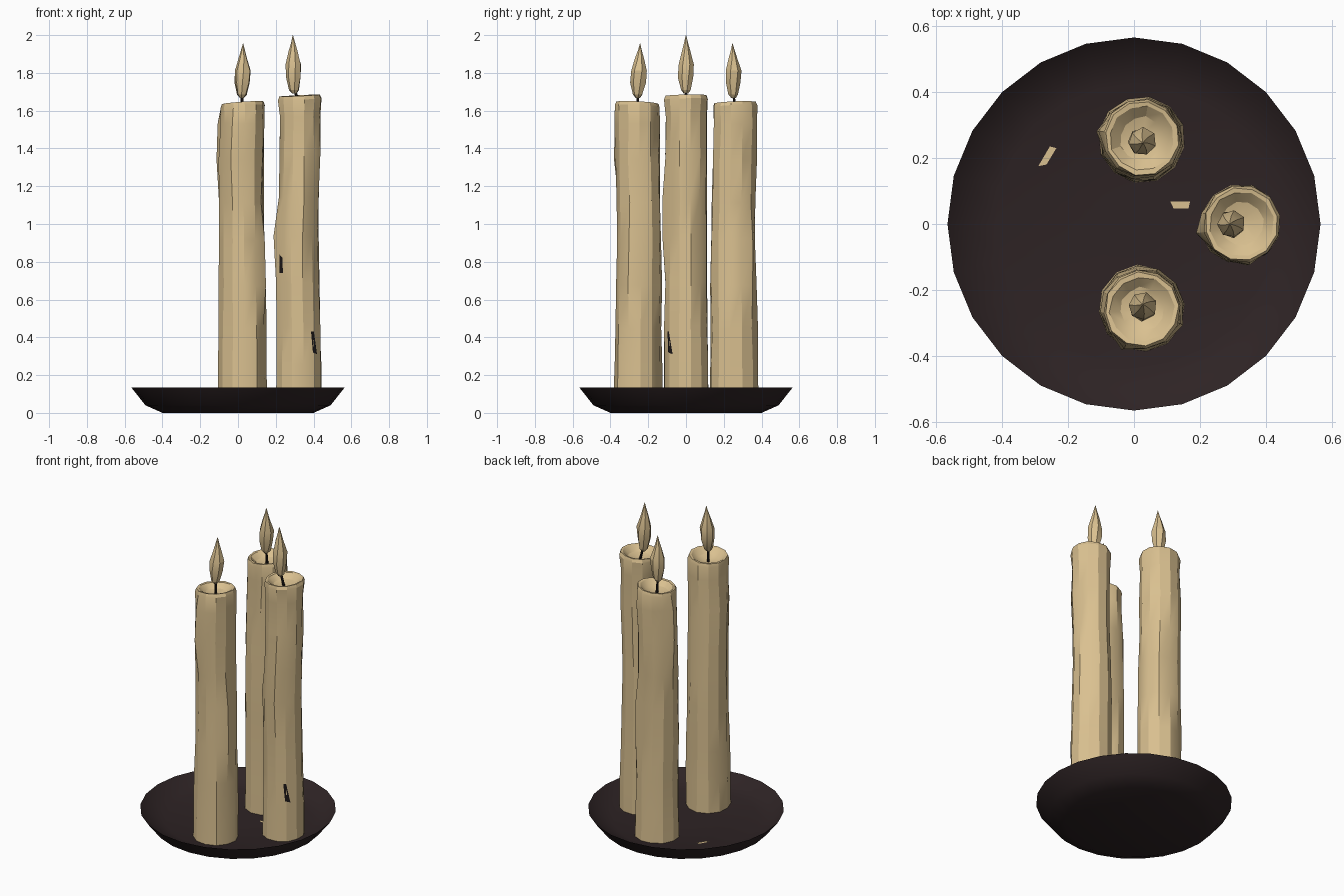
import bpy, bmesh, math, random
from mathutils import Vector
from mathutils.bvhtree import BVHTree

if "Cube" in bpy.data.objects:
    bpy.data.objects.remove(bpy.data.objects["Cube"])

random.seed(4)


def material(name, rgb):
    m = bpy.data.materials.new(name)
    m.diffuse_color = (*rgb, 1)
    m.use_nodes = True
    m.node_tree.nodes["Principled BSDF"].inputs["Base Color"].default_value = m.diffuse_color
    return m


WAX = material("cream wax", (0.70, 0.53, 0.28))
DISH = material("dark brown metal", (0.027, 0.017, 0.018))
WICK = material("black wick", (0.012, 0.009, 0.009))


def finish(name, bm, mat, angle=30):
    bmesh.ops.recalc_face_normals(bm, faces=bm.faces[:])
    me = bpy.data.meshes.new(name)
    bm.to_mesh(me)
    bm.free()
    me.materials.append(mat)
    ob = bpy.data.objects.new(name, me)
    bpy.context.collection.objects.link(ob)
    if angle:
        bpy.ops.object.select_all(action='DESELECT')
        ob.select_set(True)
        bpy.context.view_layer.objects.active = ob
        bpy.ops.object.shade_smooth_by_angle(angle=math.radians(angle))
    return ob


def loft(rings):
    """Skin a list of equal-length rings of points and cap both ends."""
    bm = bmesh.new()
    vs = [[bm.verts.new(p) for p in r] for r in rings]
    n = len(vs[0])
    for a, b in zip(vs, vs[1:]):
        for i in range(n):
            j = (i + 1) % n
            bm.faces.new((a[i], a[j], b[j], b[i]))
    bm.faces.new(vs[0][::-1])
    bm.faces.new(vs[-1])
    return bm


def ring(cx, cy, r, z, n, turn=0.0, jitter=0.0, tilt=(0, 0), bump=None):
    pts = []
    for i in range(n):
        a = turn + 2 * math.pi * i / n
        rr = r + random.uniform(-jitter, jitter) + (bump(i, z) if bump else 0)
        x, y = rr * math.cos(a), rr * math.sin(a)
        pts.append((cx + x, cy + y, z + tilt[0] * x + tilt[1] * y))
    return pts


# Shallow dish: outside from the base up to the rim, then back down inside
dish_profile = [(0.40, 0.0), (0.49, 0.04), (0.565, 0.135),
                (0.51, 0.088), (0.42, 0.063), (0.10, 0.058)]
dish = finish("dish", loft([ring(0, 0, r, z, 24) for r, z in dish_profile]), DISH)


def candle(tag, path, top, tilt, turn, drips, flame):
    """path: (cx, cy, radius, z) stations of the wax column."""
    n = 12

    def bump(i, z):
        return sum(0.014 for k, z0, z1 in drips if k == i and z0 < z < z1)

    rings = [ring(cx, cy, r, z, n, turn, 0.004, bump=bump) for cx, cy, r, z in path]
    cx, cy = path[-1][:2]
    # rounded lip and melted hollow around the wick
    for r, dz in ((0.118, -0.02), (0.111, 0.0), (0.098, -0.002), (0.066, -0.032), (0.02, -0.045)):
        rings.append(ring(cx, cy, r, top + dz, n, turn, 0.003, tilt))
    body = finish("candle_" + tag, loft(rings), WAX, 25)

    # wick
    fx, fy, base, tip, dx, dy = flame
    finish("wick_" + tag, loft([ring(cx, cy, 0.009, top - 0.06, 6),
                                ring(fx, fy, 0.007, base + 0.03, 6)]), WICK)
    # faceted flame
    h = tip - base
    prof = ((0.0, 0.012), (0.06, 0.026), (0.28, 0.041), (0.5, 0.043),
            (0.72, 0.024), (0.88, 0.010), (1.0, 0.001))
    finish("flame_" + tag,
           loft([ring(fx + dx * t, fy + dy * t, r, base + h * t, 7, turn + 0.5 * t,
                      r * 0.08) for t, r in prof]), WAX, 20)
    return body


def column(cx, cy, sway, top):
    """Wavy column stations; sway gives the sideways lean per station."""
    zs = (0.05, 0.25, 0.45, 0.68, 0.92, 1.12, 1.35, 1.54)
    rs = (0.130, 0.127, 0.125, 0.122, 0.119, 0.117, 0.119, 0.117)
    return [(cx + sx, cy + sy, r, z * top / 1.65 if z > 0.1 else z)
            for z, r, (sx, sy) in zip(zs, rs, sway)]


front_path = column(0.024, -0.255,
                    [(0, 0), (0, 0), (0, 0.002), (-0.002, 0.005), (-0.004, 0.008),
                     (-0.006, 0.004), (-0.006, -0.002), (0, -0.003)], 1.64)
back_path = column(0.024, 0.255,
                   [(0, 0), (0, 0), (0, 0), (-0.002, -0.004), (-0.004, -0.006),
                    (-0.006, -0.002), (-0.006, 0.002), (0, 0.004)], 1.64)
right_path = [(x, y, r * 0.94, z) for x, y, r, z in column(
    0.322, 0.0, [(0, 0), (0, 0), (-0.002, 0), (-0.006, 0), (-0.008, 0),
                 (0, 0), (0.004, 0), (0.004, 0)], 1.68)]

candle("front", front_path, 1.642, (0.07, -0.05), 0.10, [(11, 0.6, 1.0), (8, 1.3, 1.6)],
       (0.021, -0.255, 1.668, 1.955, 0.006, 0.012))
candle("back", back_path, 1.642, (0.07, 0.04), 0.35, [(1, 0.6, 1.0), (5, 1.3, 1.6)],
       (0.021, 0.252, 1.668, 1.955, 0.006, -0.006))
right = candle("right", right_path, 1.68, (0.05, 0.02), 0.22, [(6, 0.8, 1.0), (9, 0.8, 1.3)],
               (0.298, 0.0, 1.69, 2.0, -0.008, 0.0))


def patch(name, target, pts, direction, mat):
    """Thin painted spot laid on the surface of the target."""
    bm = bmesh.new()
    bm.from_mesh(target.data)
    tree = BVHTree.FromBMesh(bm)
    bm.free()
    d = Vector(direction)
    hits = [tree.ray_cast(Vector(p) - d * 3, d) for p in pts]
    hits = [h[0] + h[1] * math.copysign(0.004, -h[1].dot(d)) for h in hits if h[0]]
    if len(hits) > 2:
        bm = bmesh.new()
        bm.faces.new([bm.verts.new(h) for h in hits])
        ob = finish(name, bm, mat, 0)
        if ob.data.polygons[0].normal.dot(d) > 0:
            ob.data.flip_normals()


# Soot spots on the right candle
for k, q in enumerate((((0.222, 0.84), (0.238, 0.82), (0.24, 0.74), (0.224, 0.74)),
                       ((0.385, 0.43), (0.40, 0.43), (0.415, 0.31), (0.395, 0.32)))):
    patch("soot_spot_%d" % k, right, [(x, 0, z) for x, z in q], (0, 1, 0), WICK)

# Wax spots on the dish
for k, q in enumerate((((0.11, 0.068), (0.17, 0.068), (0.165, 0.047), (0.12, 0.047)),
                       ((-0.29, 0.175), (-0.265, 0.18), (-0.235, 0.23), (-0.255, 0.235)))):
    patch("wax_spot_%d" % k, dish, [(x, y, 0) for x, y in q], (0, 0, -1), WAX)
